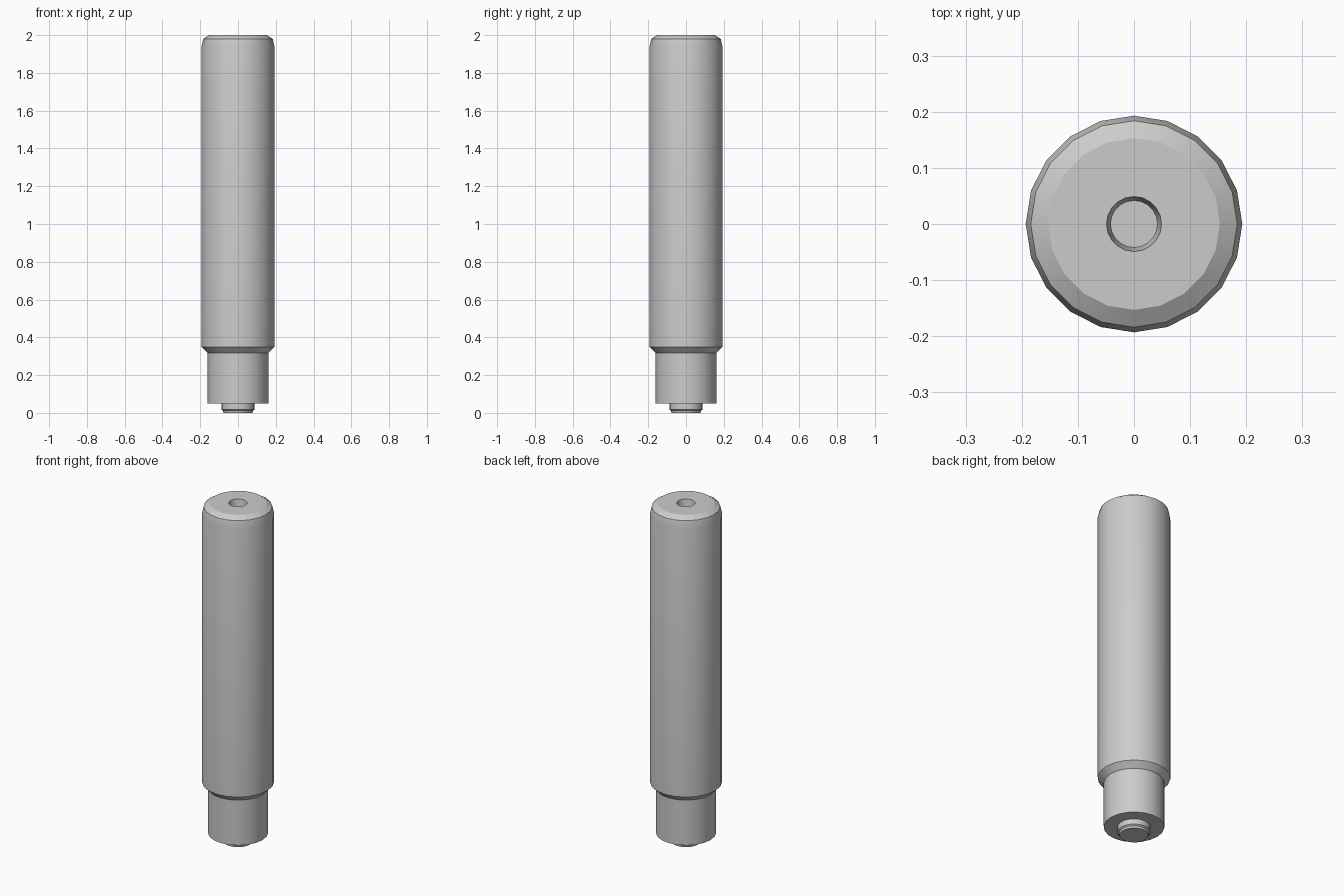
import bpy, bmesh
from math import cos, sin, pi, radians

if "Cube" in bpy.data.objects:
    bpy.data.objects.remove(bpy.data.objects["Cube"])

SIDES = 20


def lathe(name, profile):
    """Revolve (radius, z) points around z and close both ends with flat caps."""
    bm = bmesh.new()
    rings = [[bm.verts.new((r * cos(2 * pi * i / SIDES), r * sin(2 * pi * i / SIDES), z))
              for i in range(SIDES)] for r, z in profile]
    for low, high in zip(rings, rings[1:]):
        for i in range(SIDES):
            j = (i + 1) % SIDES
            bm.faces.new((low[i], low[j], high[j], high[i]))
    bm.faces.new(rings[0][::-1])
    bm.faces.new(rings[-1])
    bmesh.ops.recalc_face_normals(bm, faces=bm.faces)
    mesh = bpy.data.meshes.new(name)
    bm.to_mesh(mesh)
    bm.free()
    obj = bpy.data.objects.new(name, mesh)
    bpy.context.collection.objects.link(obj)
    bpy.ops.object.select_all(action='DESELECT')
    obj.select_set(True)
    bpy.context.view_layer.objects.active = obj
    bpy.ops.object.shade_smooth_by_angle(angle=radians(30))
    return obj


# Stepped barrel with rounded top edge and a centre socket sunk in the top;
# the bottom pin is one continuous surface with it
lathe("barrel", [
    (0.077, 0.0), (0.080, 0.012), (0.088, 0.018), (0.088, 0.05),   # pin
    (0.161, 0.05), (0.161, 0.317),                                 # neck
    (0.193, 0.35), (0.193, 1.94),                                  # main tube
    (0.184, 1.98), (0.153, 2.0),                                   # rounded shoulder
    (0.049, 2.0), (0.042, 1.95),                                   # socket
])
